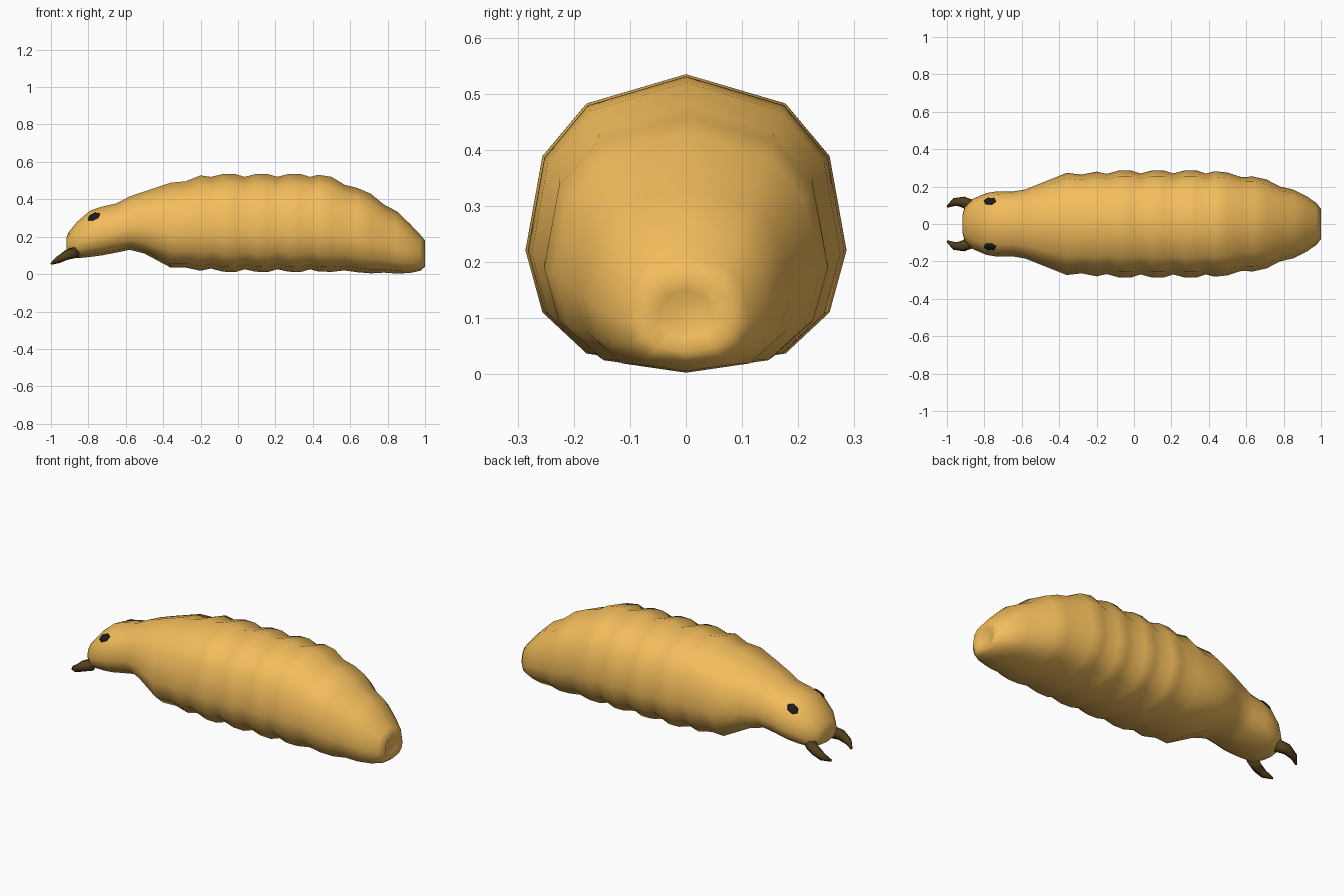
import bpy, bmesh, math
from mathutils import Vector

if "Cube" in bpy.data.objects:
    bpy.data.objects.remove(bpy.data.objects["Cube"])


def material(name, color):
    m = bpy.data.materials.new(name)
    m.diffuse_color = (*color, 1)
    m.use_nodes = True
    m.node_tree.nodes["Principled BSDF"].inputs["Base Color"].default_value = m.diffuse_color
    return m


def loft(name, rings, mat):
    """Skin a list of equal-sized point rings, closing both ends."""
    bm = bmesh.new()
    loops = [[bm.verts.new(p) for p in r] for r in rings]
    n = len(loops[0])
    for a, b in zip(loops, loops[1:]):
        for i in range(n):
            bm.faces.new((a[i], a[(i + 1) % n], b[(i + 1) % n], b[i]))
    bm.faces.new(loops[0])
    bm.faces.new(loops[-1])
    bmesh.ops.recalc_face_normals(bm, faces=bm.faces)
    for f in bm.faces:
        f.smooth = True
    me = bpy.data.meshes.new(name)
    bm.to_mesh(me)
    bm.free()
    me.materials.append(mat)
    ob = bpy.data.objects.new(name, me)
    bpy.context.collection.objects.link(ob)
    return ob


skin = material("skin", (0.9, 0.51, 0.107))
horn = material("horn", (0.085, 0.05, 0.012))
black = material("eye_black", (0.012, 0.012, 0.012))

# Body cross-section: (width, height) factors from top to bottom
half = [(0, 1), (.62, .8), (.895, .44), (1, -.2), (.895, -.62), (.62, -.9), (0, -1)]
section = half + [(-y, z) for y, z in half[-2:0:-1]]

# Body stations: x, bottom, top, half width
stations = [
    (-.917, .13, .195, .05), (-.905, .105, .225, .09), (-.86, .085, .28, .135),
    (-.79, .092, .34, .165), (-.73, .1, .36, .175), (-.65, .115, .378, .173),
    (-.58, .13, .415, .185), (-.5, .11, .442, .217), (-.36, .035, .489, .273),
    (-.28, .035, .496, .264), (-.2, .018, .528, .28), (-.145, .03, .52, .268)]
# Repeating abdominal folds
for i in range(3):
    x = -.08 + .175 * i
    stations += [(x, .013, .535, .286), (x + .065, .011, .535, .286),
                 (x + .115, .026, .52, .27)]
stations += [
    (.43, .014, .531, .282), (.5, .012, .52, .275), (.57, .02, .478, .252),
    (.64, .01, .46, .253), (.71, .004, .43, .237), (.78, .008, .372, .2),
    (.85, .003, .335, .184), (.92, .006, .268, .15), (.975, .018, .21, .113),
    (1, .04, .18, .08), (.985, .065, .15, .05)]
body = loft("body", [[(x, y * w, (b + t) / 2 + z * (t - b) / 2) for y, z in section]
                     for x, b, t, w in stations], skin)

for side, s in (("left", -1), ("right", 1)):
    # Curved tapering mandible
    path = [((-.865, .095, .118), .034), ((-.915, .118, .102), .029),
            ((-.96, .118, .077), .021), ((-.998, .092, .055), .006)]
    rings = []
    for i, (p, r) in enumerate(path):
        t = (Vector(path[min(i + 1, 3)][0]) - Vector(path[max(i - 1, 0)][0])).normalized()
        u = t.cross(Vector((0, 0, 1))).normalized()
        v = u.cross(t)
        ring = [Vector(p) + r * (math.cos(a) * u + math.sin(a) * v)
                for a in (k * math.pi / 3 for k in range(6))]
        rings.append([(q.x, s * q.y, q.z) for q in ring])
    loft(f"{side}_mandible", rings, horn)

    # Small domed hexagonal eye resting on the head
    _, c, nrm, _ = body.closest_point_on_mesh(Vector((-.778, s * .14, .325)))
    u = Vector((.85, 0, .5))
    u = (u - nrm * u.dot(nrm)).normalized()
    v = nrm.cross(u)
    rings = [[c + nrm * h + r * (math.cos(a) * .036 * u + math.sin(a) * .025 * v)
              for a in (k * math.pi / 3 for k in range(6))]
             for h, r in ((-.012, 1), (.004, 1), (.01, .6))]
    loft(f"{side}_eye", rings, black)
